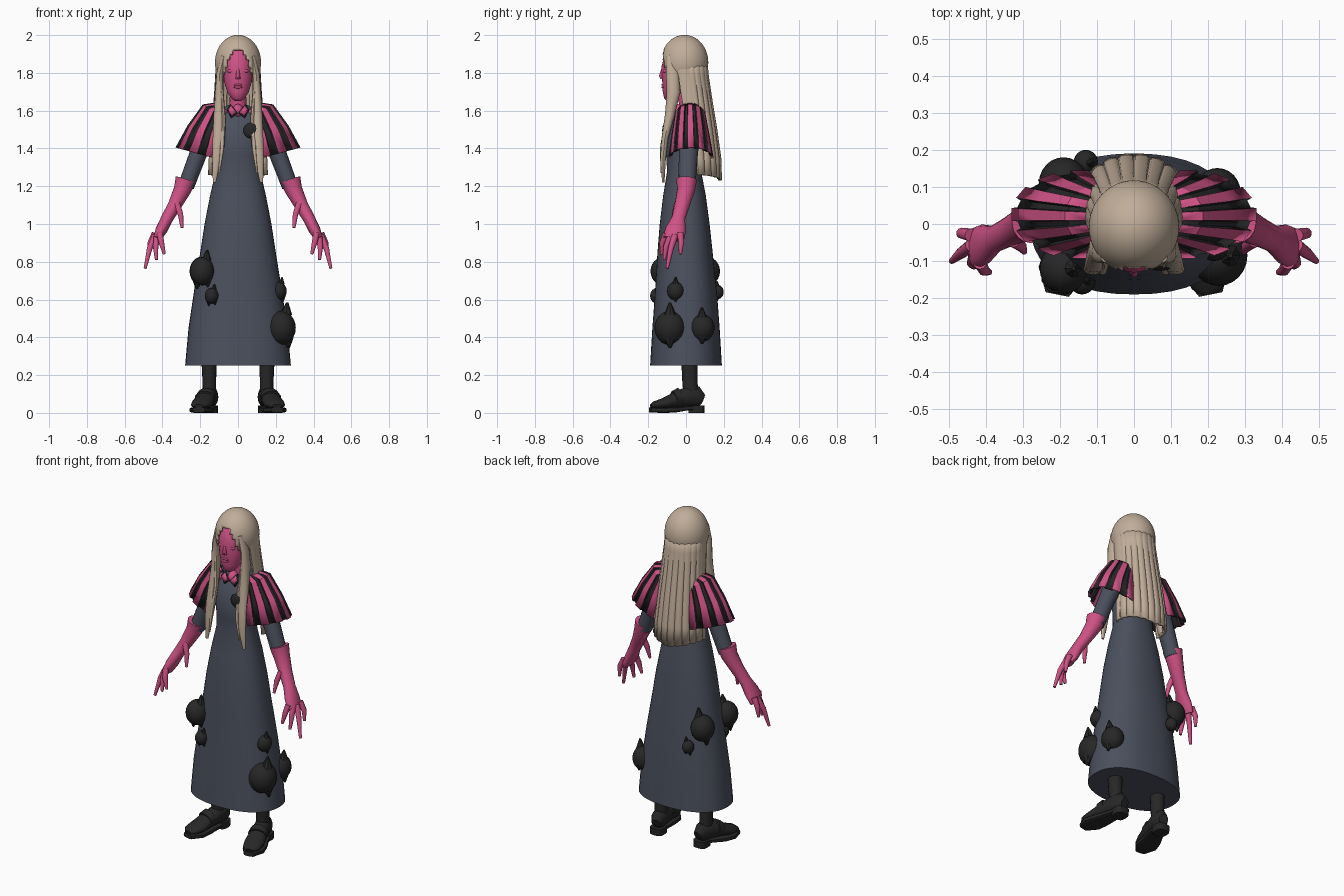
import bpy, bmesh, math
from mathutils import Vector

if "Cube" in bpy.data.objects:
    bpy.data.objects.remove(bpy.data.objects["Cube"])


def material(name, rgb):
    m = bpy.data.materials.new(name)
    m.use_nodes = True
    m.diffuse_color = (*rgb, 1)
    m.node_tree.nodes["Principled BSDF"].inputs["Base Color"].default_value = (*rgb, 1)
    return m


slate = material("slate cloth", (.07, .08, .11))
pink = material("pink skin and cloth", (.62, .085, .235))
black = material("soft black", (.02, .02, .021))
blonde = material("ash blonde", (.53, .42, .32))


def finish(name, bm, mats, angle=40, thickness=0):
    """Turn a bmesh into a shaded object, optionally with shell thickness."""
    bmesh.ops.recalc_face_normals(bm, faces=bm.faces)
    mesh = bpy.data.meshes.new(name)
    bm.to_mesh(mesh)
    bm.free()
    ob = bpy.data.objects.new(name, mesh)
    bpy.context.collection.objects.link(ob)
    for m in mats:
        mesh.materials.append(m)
    bpy.ops.object.select_all(action="DESELECT")
    ob.select_set(True)
    bpy.context.view_layer.objects.active = ob
    bpy.ops.object.shade_smooth_by_angle(angle=math.radians(angle))
    if thickness:
        mod = ob.modifiers.new("shell", "SOLIDIFY")
        mod.thickness = thickness
        mod.offset = 0
    return ob


def skin(bm, rings, closed=True):
    """Bridge rows of vertices with quads."""
    for a, b in zip(rings, rings[1:]):
        n = len(a)
        for i in range(n if closed else n - 1):
            j = (i + 1) % n
            bm.faces.new((a[i], a[j], b[j], b[i]))


def tube(name, path, mat, s=1, sides=16, up=(0, 1, 0), flat=False, power=1.0, angle=40):
    """Loft ellipses along x, y, z, half width, half depth; s mirrors in x."""
    bm = bmesh.new()
    pts = [Vector((s * p[0], p[1], p[2])) for p in path]
    rings = []
    for i, (p, row) in enumerate(zip(pts, path)):
        t = pts[min(i + 1, len(pts) - 1)] - pts[max(i - 1, 0)]
        t = Vector((0, 0, 1)) if flat else t.normalized()
        u = t.cross(Vector(up)).normalized()
        v = u.cross(t)
        ring = []
        for k in range(sides):
            a = math.tau * k / sides
            c, d = [math.copysign(abs(f) ** power, f) for f in (math.cos(a), math.sin(a))]
            ring.append(bm.verts.new(p + u * c * row[3] + v * d * row[4]))
        rings.append(ring)
    skin(bm, rings)
    bm.faces.new(rings[0])
    bm.faces.new(rings[-1])
    return finish(name, bm, [mat], angle)


def ball(name, centre, radii, mat, segs=24):
    bm = bmesh.new()
    bmesh.ops.create_uvsphere(bm, u_segments=segs, v_segments=segs // 2, radius=1)
    for v in bm.verts:
        v.co = Vector([c + r * q for c, r, q in zip(centre, radii, v.co)])
    return finish(name, bm, [mat], 60)


# Long dress with closed hem
tube("dress", [(0, 0, .25, .28, .19), (0, 0, .45, .262, .178), (0, 0, .65, .232, .163),
               (0, -.005, .85, .2, .146), (0, -.007, 1, .177, .132), (0, -.008, 1.15, .148, .113),
               (0, -.01, 1.28, .118, .09), (0, -.015, 1.36, .114, .09), (0, -.012, 1.44, .122, .1),
               (0, 0, 1.52, .132, .085), (0, .015, 1.59, .125, .065), (0, .02, 1.63, .05, .04)],
     slate, sides=40, flat=True, power=.88, angle=60)

# Neck, head and face
tube("neck", [(0, .012, 1.56, .06, .055), (0, .01, 1.63, .046, .045), (0, -.02, 1.74, .04, .045)], pink, flat=True)
tube("head", [(0, -.085, 1.652, .018, .018), (0, -.08, 1.665, .035, .036), (0, -.065, 1.7, .058, .058),
              (0, -.05, 1.76, .075, .076), (0, -.045, 1.83, .08, .086), (0, -.035, 1.9, .07, .075),
              (0, -.03, 1.95, .035, .04)], pink, sides=28, flat=True, angle=75)
tube("nose", [(0, -.122, 1.83, .006, .006), (0, -.13, 1.785, .011, .014), (0, -.127, 1.768, .013, .008)],
     pink, sides=10, flat=True, angle=70)
for name, z in (("upper_lip", 1.737), ("lower_lip", 1.724)):
    ball(name, (0, -.118, z), (.024, .012, .007), pink, 12)
for s in (1, -1):
    ball("closed_eyelid", (s * .035, -.109, 1.81), (.022, .013, .011), pink, 12)

# Hair cap with an arched opening for the face
bm = bmesh.new()
bmesh.ops.create_uvsphere(bm, u_segments=48, v_segments=32, radius=1)
for v in bm.verts:
    v.co = Vector((v.co.x * .116, v.co.y * .12 - .008, v.co.z * .14 + 1.855))
cut = [f for f in bm.faces if (c := f.calc_center_median()).z < 1.76
       or c.y < -.02 and c.z < 1.925 - 24 * c.x ** 2]
bmesh.ops.delete(bm, geom=cut, context="FACES")
finish("hair_cap", bm, [blonde], 60, .012)

# Back hair: a curtain of scalloped strands
bm = bmesh.new()
rows = []
for z, cy, rx, ry in ((1.88, 0, .108, .105), (1.78, .008, .113, .107), (1.65, .025, .122, .11),
                      (1.5, .038, .136, .122), (1.35, .046, .148, .135), (1.23, .05, .152, .135)):
    row = []
    for k in range(73):
        a = math.radians(-12 + 204 * k / 72)
        groove = abs(math.sin(math.pi * k / 6)) ** .6
        depth = 1 - .06 * (1 - groove) * min(1, (1.9 - z) * 4)
        drop = .03 * abs(math.cos(a)) if z < 1.3 else 0
        row.append(bm.verts.new((rx * depth * math.cos(a), cy + ry * depth * math.sin(a), z + drop)))
    rows.append(row)
skin(bm, rows, closed=False)
finish("back_hair", bm, [blonde], 50, .014)

# Front locks falling over the chest
for s in (1, -1):
    tube("front_lock", [(.075, -.085, 1.89, .016, .02), (.096, -.072, 1.8, .018, .034), (.1, -.066, 1.7, .022, .036),
                        (.1, -.085, 1.58, .029, .026), (.103, -.112, 1.45, .031, .018),
                        (.113, -.122, 1.34, .024, .015), (.125, -.12, 1.22, .008, .006)], blonde, s, 12)
    tube("inner_lock", [(.09, -.075, 1.72, .012, .02), (.078, -.1, 1.55, .014, .014),
                        (.085, -.128, 1.4, .012, .01), (.1, -.13, 1.27, .004, .004)], blonde, s, 8)
    tube("side_lock", [(.105, -.01, 1.85, .012, .04), (.112, .01, 1.7, .014, .04),
                       (.128, .04, 1.5, .014, .035), (.145, .06, 1.27, .008, .02)], blonde, s, 10)

# Pleated striped shoulder capes
STRIPES = 13
for s in (1, -1):
    bm = bmesh.new()
    columns = []
    for i in range(STRIPES):
        lift = 1 if i % 2 == 0 else .92
        for edge in (i + .04, i + .96):
            a = math.radians(-98 + 196 * edge / STRIPES)
            c, d = math.cos(a) * lift, math.sin(a) * lift
            columns.append([bm.verts.new((s * x, y, z)) for x, y, z in (
                (.06 + .06 * c, .02 + .06 * d, 1.6 + .04 * c),
                (.095 + .09 * c, .022 + .078 * d, 1.575 + .055 * c),
                (.125 + .14 * c, .024 + .097 * d, 1.47 + .05 * c),
                (.148 + .18 * c, .026 + .115 * d, 1.355 + .05 * c))])
    for i, (a, b) in enumerate(zip(columns, columns[1:])):
        for j in range(3):
            face = bm.faces.new((a[j], b[j], b[j + 1], a[j + 1]))
            face.material_index = 0 if i % 4 == 0 else 1
    finish("shoulder_cape", bm, [pink, black], 15, .01)

# Collar points and brooch
for s in (1, -1):
    for name, mat, grow, y in (("collar_edge", black, 1, -.078), ("collar_point", pink, .7, -.084)):
        bm = bmesh.new()
        bm.faces.new([bm.verts.new((s * (.03 + x * grow), y + .4 * max(0, z), 1.6 + z * grow))
                      for x, z in ((-.028, -.012), (.005, -.04), (.03, .005), (.01, .035))])
        finish(name, bm, [mat], thickness=.008)
ball("throat", (0, -.045, 1.6), (.03, .035, .035), pink, 16)
ball("brooch", (.07, -.108, 1.495), (.042, .018, .042), black)

for s in (1, -1):
    # Sleeve, long glove and palm
    tube("sleeve", [(.12, .02, 1.58, .05, .055), (.17, .018, 1.47, .052, .055),
                    (.215, .012, 1.36, .046, .05), (.275, .005, 1.2, .043, .045)], slate, s)
    tube("glove", [(.277, .003, 1.235, .055, .055), (.295, 0, 1.18, .046, .047), (.335, -.02, 1.1, .036, .04),
                   (.375, -.04, 1.03, .032, .036), (.405, -.055, .97, .031, .055),
                   (.43, -.066, .92, .022, .056)], pink, s)
    # Fingers as base, knuckle and tip
    for name, base, knuckle, tip in (
            ("thumb", (.325, -.045, 1.11), (.304, -.06, 1.05), (.296, -.075, .98)),
            ("index_finger", (.415, -.105, .95), (.405, -.125, .9), (.39, -.13, .84)),
            ("middle_finger", (.428, -.08, .94), (.436, -.105, .88), (.432, -.115, .81)),
            ("ring_finger", (.438, -.058, .94), (.468, -.08, .87), (.492, -.1, .765)),
            ("little_finger", (.44, -.03, .95), (.465, -.025, .9), (.47, -.03, .84))):
        tube(name, [(*base, .018, .018), (*knuckle, .015, .015), (*tip, .008, .008)], pink, s, 10, (1, 0, 0))

    # Stocking and loafer with sole and heel
    tube("stocking", [(.15, .03, .07, .036, .042), (.152, .02, .17, .036, .04),
                      (.153, .018, .34, .044, .046)], black, s, flat=True)
    tube("shoe", [(.14, .088, .07, .028, .03), (.145, .06, .082, .042, .058), (.155, .01, .085, .046, .055),
                  (.175, -.06, .068, .052, .04), (.19, -.115, .05, .058, .03), (.203, -.165, .042, .048, .02),
                  (.207, -.185, .036, .025, .01)], black, s, up=(0, 0, 1))
    tube("sole", [(.14, .092, .028, .03, .012), (.155, .01, .026, .045, .012), (.18, -.07, .016, .058, .015),
                  (.195, -.13, .015, .064, .015), (.207, -.19, .016, .032, .014)],
         black, s, up=(0, 0, 1), power=.5)
    tube("heel", [(.147, .055, 0, .04, .042), (.147, .055, .04, .042, .044)], black, s, flat=True, power=.6)
    tube("shoe_strap", [(.167, -.03, .085, .052, .05), (.176, -.062, .075, .056, .042)], black, s, up=(0, 0, 1))

# Round bobbles with pointed tufts on the skirt
for x, y, z, r in ((-.19, -.12, .75, .068), (-.14, -.152, .62, .038), (-.19, .11, .75, .07),
                   (-.13, .165, .64, .035), (.228, -.085, .45, .082), (.225, .085, .45, .066),
                   (.215, -.055, .645, .045)):
    ball("bobble", (x, y, z), (r * .95, r, r * 1.1), black)
    for side, end in ((.4, 1.65), (-.4, -1.4), (.5, -1.3)):
        tube("bobble_tuft", [(x + r * side * .8, y, z + r * end * .5, r * .4, r * .4),
                             (x + r * side, y, z + r * end, r * .07, r * .07)], black, sides=8, flat=True)
